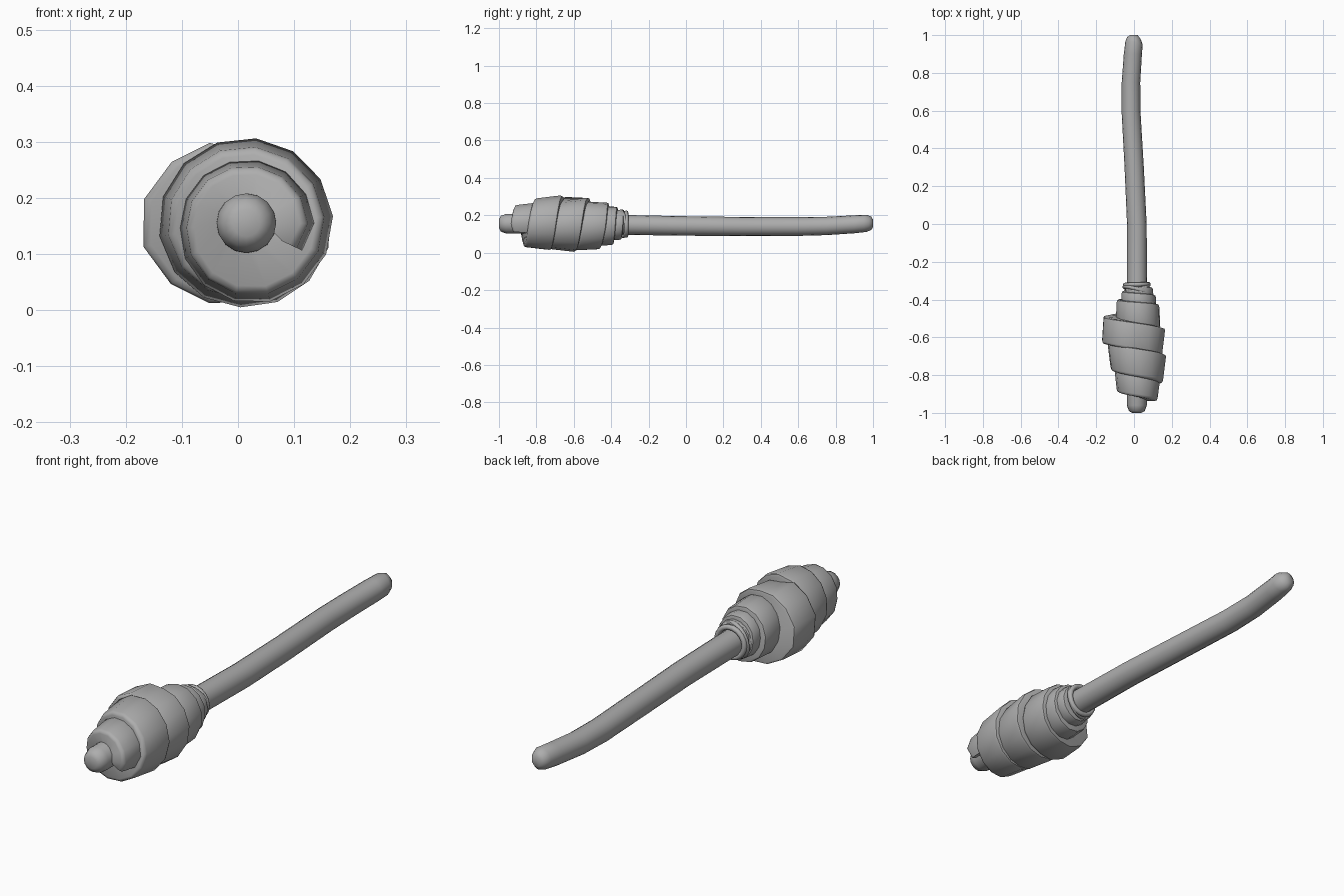
import bpy
import bmesh
from math import sin, cos, pi, radians
from mathutils import Vector, Matrix

default_cube = bpy.data.objects.get("Cube")
if default_cube:
    bpy.data.objects.remove(default_cube, do_unlink=True)

# One plain grey for the whole torch
grey = bpy.data.materials.new("plain grey")
grey.use_nodes = True
colour = (0.42, 0.42, 0.42, 1)
grey.diffuse_color = colour
grey.node_tree.nodes["Principled BSDF"].inputs["Base Color"].default_value = colour

AXIS_X, AXIS_Z = 0.015, 0.153


def interpolate(values, position):
    """Linear lookup in evenly spaced values."""
    position = max(0, min(position, len(values) - 1))
    index = min(int(position), len(values) - 2)
    blend = position - index
    return values[index] * (1 - blend) + values[index + 1] * blend


def loft(name, sections, sharp_angle, closed=False):
    """Skin a row of equal point loops, capped unless closed."""
    bm = bmesh.new()
    loops = [[bm.verts.new(point) for point in section] for section in sections]
    pairs = list(zip(loops, loops[1:]))
    if closed:
        pairs.append((loops[-1], loops[0]))
    for first, second in pairs:
        for i in range(len(first)):
            j = (i + 1) % len(first)
            bm.faces.new((first[i], first[j], second[j], second[i]))
    if not closed:
        bm.faces.new(loops[0])
        bm.faces.new(loops[-1])
    bmesh.ops.recalc_face_normals(bm, faces=bm.faces)
    mesh = bpy.data.meshes.new(name)
    bm.to_mesh(mesh)
    bm.free()
    mesh.materials.append(grey)
    obj = bpy.data.objects.new(name, mesh)
    bpy.context.collection.objects.link(obj)
    bpy.ops.object.select_all(action="DESELECT")
    obj.select_set(True)
    bpy.context.view_layer.objects.active = obj
    bpy.ops.object.shade_smooth_by_angle(angle=radians(sharp_angle))
    return obj


# Bent handle with rounded ends: y, x, z, radius
handle_path = [
    (-1, 0.015, 0.155, 0.024), (-0.99, 0.015, 0.155, 0.042),
    (-0.96, 0.015, 0.155, 0.053), (-0.8, 0.015, 0.155, 0.054),
    (-0.3, 0.016, 0.148, 0.053), (0, 0.015, 0.143, 0.052),
    (0.3, 0.001, 0.14, 0.051), (0.6, -0.016, 0.14, 0.05),
    (0.75, -0.016, 0.143, 0.049), (0.9, -0.006, 0.152, 0.048),
    (0.965, 0, 0.157, 0.046), (0.99, 0, 0.157, 0.036), (1, 0, 0.157, 0.02),
]
handle_sections = []
for y, x, z, radius in handle_path:
    # The far end is cut at a slight slant
    slant = 0.35 if 0.95 < y < 0.995 else 0
    handle_sections.append([
        Vector((x + radius * cos(a), y - slant * radius * max(0, cos(a)), z + radius * sin(a)))
        for a in (2 * pi * i / 16 for i in range(16))])
loft("handle", handle_sections, 60)

# Cloth strip wound round the head; one value per quarter turn
wrap_radius = [0.122, 0.115, 0.118, 0.141, 0.155, 0.154, 0.157, 0.148,
               0.153, 0.14, 0.188, 0.134, 0.12, 0.115, 0.107, 0.113,
               0.1, 0.094, 0.08, 0.085, 0.085, 0.074, 0.062]
# Values per full turn
wrap_centre = [-0.88, -0.768, -0.63, -0.49, -0.42, -0.365, -0.33]
wrap_width = [0.115, 0.15, 0.15, 0.13, 0.09, 0.06, 0.04]
STEPS_PER_TURN = 14
START, END = -0.07, 5.5
step_count = int((END - START) * STEPS_PER_TURN)
wrap_sections = []
for step in range(step_count + 1):
    turn = START + (END - START) * step / step_count
    angle = 2 * pi * turn
    outer = interpolate(wrap_radius, turn * 4)
    middle = interpolate(wrap_centre, turn)
    half = interpolate(wrap_width, turn) / 2
    lean = 0.9 if turn < 2.3 else 1.04
    inner = 0.035
    # Rounded tail at the loose end
    if step == 0:
        inner, outer, half = 0.07, 0.11, half * 0.8
    profile = [(-half, inner), (-half, outer * lean - 0.014),
               (-half + 0.004, outer * lean - 0.004), (-half + 0.014, outer * lean),
               (half - 0.012, outer), (half - 0.003, outer - 0.003),
               (half, outer - 0.012), (half, inner)]
    wrap_sections.append([
        Vector((AXIS_X + r * cos(angle), middle + offset, AXIS_Z + r * sin(angle)))
        for offset, r in profile])
loft("cloth_wrap", wrap_sections, 50)


def cord_ring(name, y, radius, thickness, tilt, turn):
    """Closed cord loop round the handle, tilted by two angles."""
    rotation = Matrix.Rotation(tilt, 3, "X") @ Matrix.Rotation(turn, 3, "Z")
    centre = Vector((AXIS_X, y, AXIS_Z))
    sections = []
    for i in range(18):
        a = 2 * pi * i / 18
        radial = Vector((cos(a), 0, sin(a)))
        section = []
        for j in range(8):
            b = 2 * pi * j / 8
            point = radial * (radius + thickness * cos(b)) + Vector((0, thickness * sin(b), 0))
            section.append(centre + rotation @ point)
        sections.append(section)
    return loft(name, sections, 60, closed=True)


# Binding cord at the neck
cord_ring("neck_cord", -0.32, 0.063, 0.011, 0, 0.03)
cord_ring("slanted_cord", -0.342, 0.066, 0.01, 0.12, 0.3)
cord_ring("crossed_cord", -0.352, 0.07, 0.01, -0.12, -0.28)
